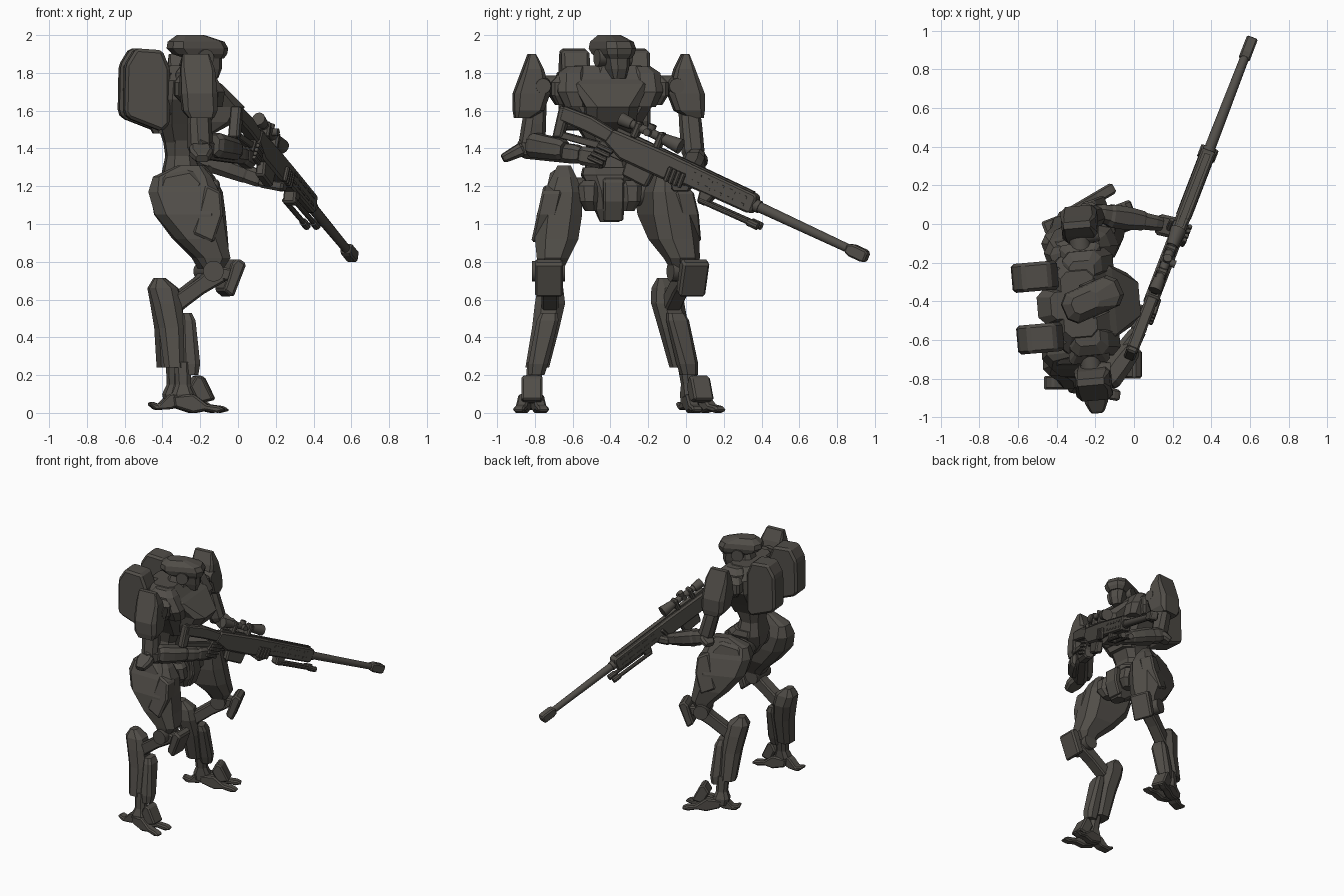
import bpy, bmesh, math
from mathutils import Matrix, Vector

mat = bpy.data.materials.new("dark gunmetal")
mat.diffuse_color = (0.082, 0.075, 0.065, 1)
I = Matrix.Identity(4)
FLIP = Matrix.Diagonal((1, -1, 1, 1))


def finish(name, bm, M, bevel=0.0, smooth=False):
    bmesh.ops.transform(bm, matrix=M, verts=bm.verts)
    bmesh.ops.recalc_face_normals(bm, faces=bm.faces)
    me = bpy.data.meshes.new(name)
    bm.to_mesh(me)
    bm.free()
    me.materials.append(mat)
    ob = bpy.data.objects.new(name, me)
    bpy.context.collection.objects.link(ob)
    if bevel:
        b = ob.modifiers.new("bevel", 'BEVEL')
        b.width, b.segments, b.limit_method = bevel, 1, 'ANGLE'
    if smooth:
        bpy.context.view_layer.objects.active = ob
        ob.select_set(True)
        bpy.ops.object.shade_smooth_by_angle(angle=math.radians(35))
        ob.select_set(False)
    return ob


def loft(name, secs, M=I, ch=0.25):
    """Stack of chamfered rectangles: (z, x0, x1, y0, y1)."""
    bm = bmesh.new()
    rings = []
    for z, a, b, c, d in secs:
        k = ch * min(b - a, d - c)
        pts = [(a + k, c), (b - k, c), (b, c + k), (b, d - k), (b - k, d), (a + k, d), (a, d - k), (a, c + k)]
        rings.append([bm.verts.new((x, y, z)) for x, y in pts])
    for r, s in zip(rings, rings[1:]):
        for i in range(8):
            j = (i + 1) % 8
            bm.faces.new((r[i], r[j], s[j], s[i]))
    bm.faces.new(rings[0])
    bm.faces.new(rings[-1])
    return finish(name, bm, M)


def poly(name, pts, v0, v1, M=I, bevel=0.01):
    """Profile in x, z pushed through from y = v0 to v1."""
    bm = bmesh.new()
    A = [bm.verts.new((x, v0, z)) for x, z in pts]
    B = [bm.verts.new((x, v1, z)) for x, z in pts]
    n = len(pts)
    for i in range(n):
        j = (i + 1) % n
        bm.faces.new((A[i], A[j], B[j], B[i]))
    bm.faces.new(A)
    bm.faces.new(B)
    return finish(name, bm, M, bevel)


def frame(a, b):
    a, b = Vector(a), Vector(b)
    return Matrix.Translation(a) @ (b - a).to_track_quat('Z', 'Y').to_matrix().to_4x4(), (b - a).length


def beam(name, a, b, w, h, w2=None, h2=None, M=I, ch=0.25):
    F, L = frame(a, b)
    w2, h2 = w2 or w, h2 or h
    wm, hm = max(w, w2), (h + h2) / 2
    loft(name, [(z * L, -p / 2, p / 2, -q / 2, q / 2) for z, p, q in
                ((0, w * .8, h * .8), (.12, w, h), (.5, wm, hm), (.9, w2, h2), (1, w2 * .8, h2 * .8))], M @ F, ch)


def rod(name, a, b, r, r2=None, M=I, n=16):
    F, L = frame(a, b)
    bm = bmesh.new()
    bmesh.ops.create_cone(bm, cap_ends=True, segments=n, radius1=r, radius2=r2 or r, depth=L,
                          matrix=Matrix.Translation((0, 0, L / 2)))
    finish(name, bm, M @ F, 0, True)


# ---- torso, slightly turned ----
BODY = Matrix.Translation((-.25, -.41, 0)) @ Matrix.Rotation(math.radians(5), 4, 'Z')
loft("torso", [(1.43, -.14, .08, -.11, .11), (1.53, -.17, .1, -.17, .17), (1.66, -.18, .12, -.25, .25),
               (1.76, -.17, .12, -.25, .25), (1.84, -.12, .05, -.17, .17)], BODY, .2)
loft("breastplate", [(1.47, 0, .1, -.1, .1), (1.54, 0, .23, -.13, .13), (1.62, 0, .28, -.14, .14),
                     (1.74, 0, .15, -.2, .2), (1.79, 0, .08, -.17, .17)], BODY, .2)
loft("spine_housing", [(1.48, -.2, -.1, -.07, .07), (1.58, -.25, -.1, -.09, .09), (1.78, -.25, -.1, -.09, .09),
                       (1.84, -.18, -.08, -.07, .07)], BODY)
loft("waist", [(1.26, -.15, .04, -.13, .13), (1.36, -.13, .02, -.1, .1), (1.5, -.15, .08, -.13, .13)], BODY)
loft("neck", [(1.78, -.07, .09, -.1, .1), (1.84, -.06, .07, -.07, .07), (1.9, -.04, .05, -.05, .05)], BODY)
rod("shoulder_axle", (0, -.36, 1.73), (0, .36, 1.73), .055, M=BODY)
loft("pelvis", [(1.01, .03, .1, -.05, .05), (1.08, -.08, .13, -.075, .075), (1.18, -.14, .13, -.1, .1),
                (1.26, -.15, .11, -.14, .14), (1.3, -.13, .06, -.13, .13)], BODY)
poly("crotch_plate", [(.1, 1.25), (.15, 1.23), (.16, 1.12), (.12, 1.01), (.08, 1.04)], -.04, .07, BODY)
rod("hip_axle", (-.04, -.24, 1.17), (-.04, .26, 1.17), .075, M=BODY)
for s, S in (("near", BODY @ FLIP), ("far", BODY)):
    loft(s + "_hip_block", [(1.07, .03, .1, .07, .13), (1.12, 0, .14, .07, .16), (1.2, 0, .13, .06, .17),
                            (1.23, .02, .1, .06, .14)], S)
    # backpack pods
    poly(s + "_backpack_pod", [(-.31, 1.93), (-.17, 1.92), (-.13, 1.82), (-.13, 1.53), (-.17, 1.49), (-.35, 1.56),
                               (-.37, 1.59), (-.365, 1.84)], .085, .235, S, .016)
    loft(s + "_pod_mount", [(1.58, -.2, -.1, .08, .2), (1.8, -.2, -.1, .08, .2)], S)
    # chest and shoulder armour
    loft(s + "_collar_plate", [(1.62, -.08, .15, .12, .24), (1.7, -.1, .16, .12, .28), (1.8, -.1, .1, .12, .27),
                               (1.835, -.07, .06, .12, .22)], S)
    loft(s + "_shoulder_block", [(1.63, -.06, .07, .2, .28), (1.68, -.11, .1, .2, .31), (1.75, -.11, .1, .2, .31),
                                 (1.79, -.08, .07, .2, .27)], S, .15)
    loft(s + "_shoulder_armour", [(1.56, -.05, .08, .42, .5), (1.6, -.08, .1, .35, .505), (1.69, -.09, .1, .315, .505),
                                  (1.82, -.09, .09, .35, .455), (1.9, -.08, .06, .39, .425)], S, .15)
    rod(s + "_shoulder_joint", (0, .355, 1.73), (.1, .355, 1.73), .055, .04, S)

# ---- head, turned further ----
HEAD = Matrix.Translation((-.215, -.39, 0)) @ Matrix.Rotation(math.radians(24), 4, 'Z')
loft("helmet", [(1.875, -.05, .14, -.06, .06), (1.9, -.13, .155, -.078, .078), (1.93, -.16, .16, -.085, .085),
                (1.965, -.155, .14, -.078, .078), (2.0, -.11, .03, -.045, .045)], HEAD, .25)
loft("face", [(1.77, .06, .11, -.035, .035), (1.82, 0, .13, -.05, .05), (1.89, -.08, .13, -.06, .06)], HEAD)
rod("ear_discs", (.01, -.095, 1.88), (.01, .095, 1.88), .045, M=HEAD)

# ---- legs: x forward, y outward from the hip; feet have their own shift and length ----
LEGS = (("near", Matrix.Translation((-.3, -.65, 0)) @ FLIP, 0, .9),
        ("far", Matrix.Translation((-.285, -.135, 0)) @ Matrix.Rotation(math.radians(21), 4, 'Z'), .045, .95))
SHEAR = Matrix(((1, 0, 0, 0), (0, 1, -.22, .264), (0, 0, 1, 0), (0, 0, 0, 1)))
for s, M, du, fl in LEGS:
    loft(s + "_thigh", [(1.31, -.02, .11, -.04, .03), (1.25, -.15, .16, -.07, .06), (1.17, -.175, .2, -.1, .1),
                        (1.05, -.14, .22, -.1, .14), (.92, -.03, .24, -.08, .15), (.82, .08, .26, -.03, .14),
                        (.76, .12, .22, 0, .13)][::-1], M, .25)
    poly(s + "_thigh_panel", [(.13, 1.21), (.21, 1.17), (.22, 1.05), (.17, .9), (.06, .95)], .0, .105, M @ SHEAR, .012)
    poly(s + "_hip_armour", [(-.1, 1.26), (.05, 1.29), (.12, 1.22), (.02, .96), (-.06, 1.02), (-.14, 1.14)],
         .0, .085, M @ SHEAR, .02)
    rod(s + "_knee_joint", (.17, -.01, .75), (.17, .165, .75), .055, M=M)
    poly(s + "_knee_guard", [(.27, .79), (.3, .82), (.345, .79), (.275, .61), (.225, .65), (.25, .72)], 0, .15, M, .012)
    poly(s + "_knee_bracket", [(.17, .78), (.29, .76), (.28, .69), (.18, .71)], .035, .115, M)
    poly(s + "_knee_link", [(.1, .72), (.17, .79), (.24, .7), (.12, .63), (.0, .54), (-.04, .62)], .025, .115, M)
    loft(s + "_calf", [(.24, -.09, .02, .075, .2), (.45, -.12, .02, .02, .165), (.58, -.15, 0, -.01, .15),
                       (.66, -.17, -.02, 0, .135), (.715, -.14, -.09, .03, .1)], M)
    loft(s + "_shin_plate", [(.2, .01, .09, .1, .185), (.26, 0, .1, .08, .185), (.49, 0, .075, .025, .14),
                             (.53, 0, .055, .03, .12)], M)
    loft(s + "_ankle", [(.05, -.04, .07, .12, .22), (.1, -.05, .07, .12, .22), (.15, -.03, .05, .12, .2),
                        (.27, -.04, .05, .1, .19)], M)
    # foot
    F = M @ Matrix.Translation((du, 0, 0)) @ Matrix.Diagonal((fl, 1, 1, 1))
    poly(s + "_instep_guard", [(.05, .14), (.09, .2), (.125, .19), (.19, .07), (.1, .05)], .11, .22, F)
    poly(s + "_heel", [(.02, .12), (-.07, .1), (-.13, .045), (-.18, .06), (-.19, .045), (-.15, .015), (-.06, .02),
                       (.02, .05)], .135, .205, F)
    for t, a in (("inner", -9), ("outer", 9)):
        T = F @ Matrix.Translation((.02, .17, 0)) @ Matrix.Rotation(math.radians(a), 4, 'Z')
        o = .03 if a > 0 else -.03
        poly(f"{s}_{t}_toe", [(-.06, .09), (.06, .1), (.14, .045), (.22, .035), (.25, .012), (.2, 0), (.13, .012),
                              (.06, 0), (-.05, .03)], o - .03, o + .03, T)

# ---- arms ----
beam("near_upper_arm", (-.21, -.79, 1.68), (-.2, -.82, 1.38), .1, .1, .12, .13)
beam("near_forearm", (-.22, -.87, 1.405), (.03, -.55, 1.365), .1, .11, .09, .1)
beam("near_forearm_shell", (-.14, -.82, 1.42), (-.01, -.64, 1.39), .125, .13, .11, .11)
beam("near_elbow_spike", (-.2, -.86, 1.4), (-.19, -.97, 1.345), .12, .07, .08, .05)
beam("near_hand", (.02, -.56, 1.365), (.06, -.43, 1.34), .08, .1, .08, .1)
beam("far_upper_arm", (-.285, .01, 1.68), (-.2, .04, 1.35), .1, .1, .11, .11)
beam("far_forearm", (-.21, .06, 1.36), (.14, .0, 1.23), .1, .11, .08, .09)
beam("far_forearm_shell", (-.14, .045, 1.335), (.06, .015, 1.26), .12, .12, .1, .1)
beam("far_elbow_spike", (-.2, .05, 1.36), (-.27, .08, 1.32), .1, .07, .08, .05)
beam("far_hand", (.12, .0, 1.225), (.25, -.03, 1.2), .11, .06, .11, .06)

# ---- rifle: x along the barrel, z up ----
d = Vector((.385, 1, -.466)).normalized()
side = Vector((0, 0, 1)).cross(d).normalized()
up = d.cross(side)
GUN = Matrix.Translation((.24, -.003, 1.272)) @ Matrix((d, side, up)).transposed().to_4x4()
rod("barrel", (.4, 0, 0), (1.06, 0, 0), .029, .023, GUN)
rod("barrel_collar", (.42, 0, 0), (.46, 0, 0), .034, M=GUN)
poly("muzzle_brake", [(1.0, -.022), (1.0, .022), (1.03, .034), (1.11, .034), (1.125, .025), (1.125, -.025),
                      (1.11, -.034), (1.03, -.034)], -.03, .03, GUN, .012)
poly("handguard", [(-.02, -.058), (-.02, .058), (.42, .056), (.435, .04), (.435, -.04), (.42, -.052)],
     -.038, .038, GUN, .018)
for i in range(5):
    for h in (-.02, .022):
        x = .06 + i * .07
        poly("handguard_rib", [(x, h - .007), (x, h + .007), (x + .045, h + .007), (x + .045, h - .007)],
             -.041, .041, GUN, 0)
poly("receiver", [(-.48, -.03), (-.46, .05), (-.1, .06), (.03, .058), (.04, -.06), (-.1, -.08), (-.36, -.08)],
     -.038, .038, GUN, .012)
poly("top_rail", [(-.44, .05), (-.44, .068), (.4, .064), (.4, .045)], -.016, .016, GUN, 0)
poly("magazine", [(-.33, -.06), (-.16, -.06), (-.17, -.16), (-.32, -.155)], -.026, .026, GUN)
poly("trigger_guard", [(-.44, -.05), (-.34, -.06), (-.35, -.09), (-.43, -.09)], -.012, .012, GUN, .004)
poly("grip", [(-.5, -.02), (-.43, -.03), (-.47, -.17), (-.54, -.16)], -.025, .025, GUN)
poly("stock_comb", [(-.77, .05), (-.6, .062), (-.45, .045), (-.45, -.03), (-.6, -.025), (-.76, -.03)],
     -.032, .032, GUN)
poly("stock_butt", [(-.79, .045), (-.73, .05), (-.71, -.11), (-.76, -.13)], -.03, .03, GUN)
poly("stock_brace", [(-.75, -.12), (-.73, -.08), (-.5, -.04), (-.49, -.08)], -.018, .018, GUN, .005)
# scope
rod("scope_tube", (-.45, 0, .115), (-.1, 0, .115), .024, M=GUN)
rod("scope_front_bell", (-.18, 0, .115), (-.08, 0, .115), .03, .042, GUN)
rod("scope_eyepiece", (-.45, 0, .115), (-.38, 0, .115), .036, .03, GUN)
rod("scope_side_knob", (-.27, -.05, .115), (-.27, .03, .115), .02, M=GUN)
rod("scope_top_knob", (-.27, 0, .115), (-.27, 0, .16), .022, M=GUN)
for x in (-.34, -.2):
    poly("scope_ring", [(x - .018, .05), (x - .018, .145), (x + .018, .145), (x + .018, .05)], -.03, .03, GUN)
# folded bipod
poly("bipod_mount", [(.12, -.04), (.21, -.04), (.18, -.115), (.13, -.115)], -.035, .035, GUN)
for v in (-.028, .028):
    rod("bipod_leg", (.14, v, -.098), (.47, v, -.093), .014, M=GUN, n=10)
    rod("bipod_foot", (.44, v, -.093), (.5, v, -.093), .021, M=GUN, n=10)

# fingers around the grip and handguard
for i in range(4):
    x = -.07 + i * .027
    beam(f"far_finger_{i}", (x, -.045, -.08), (x, -.05, .0), .024, .024, M=GUN)
    z = -.06 - i * .026
    beam(f"near_finger_{i}", (-.5 - i * .008, -.04, z), (-.41 - i * .008, -.035, z), .024, .024, M=GUN)
beam("far_thumb", (-.03, .05, -.07), (-.0, .05, .02), .026, .026, M=GUN)
